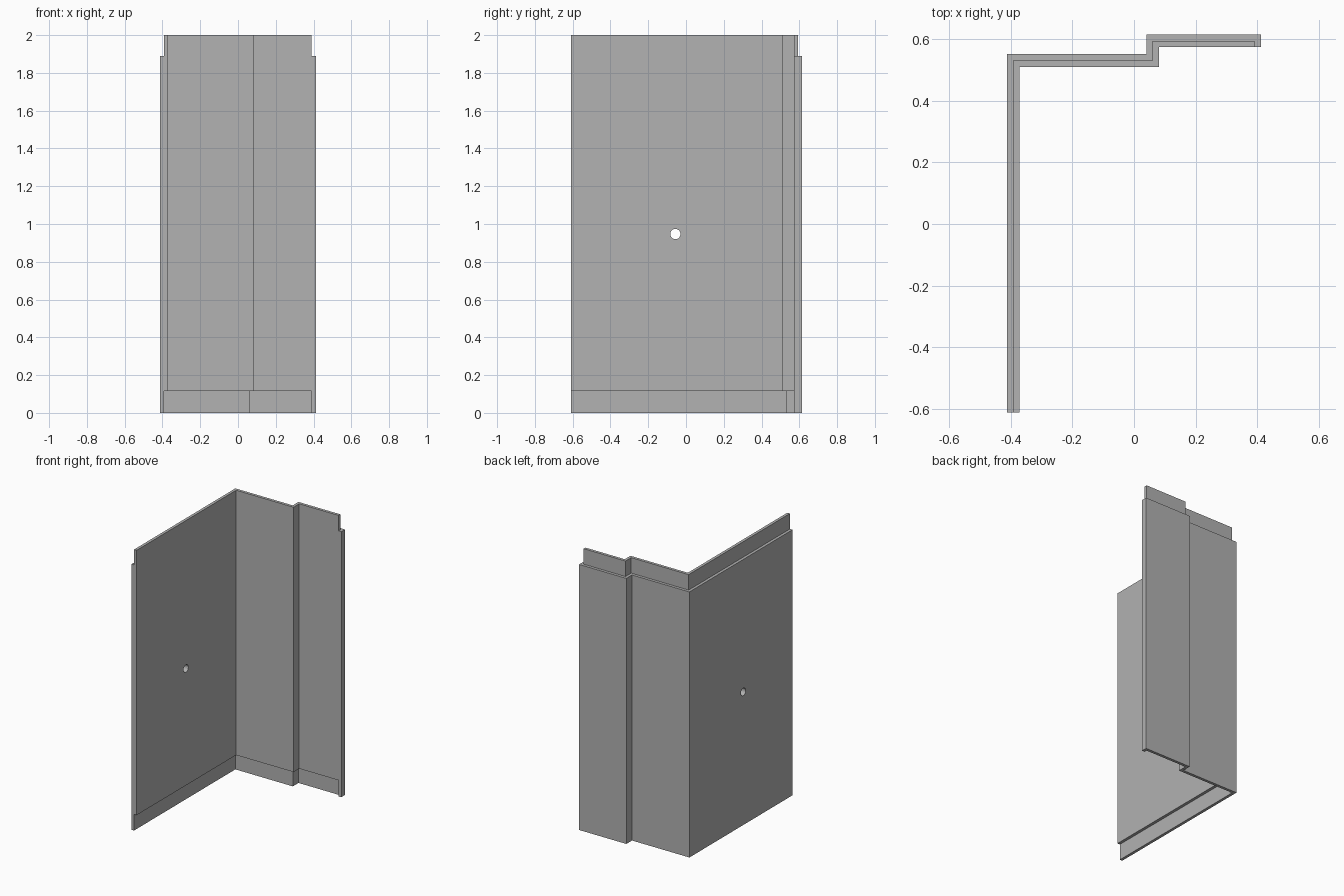
import bpy
import bmesh
import math

if "Cube" in bpy.data.objects:
    bpy.data.objects.remove(bpy.data.objects["Cube"], do_unlink=True)

# Panel material
grey = bpy.data.materials.new("panel grey")
grey.use_nodes = True
colour = (0.445, 0.445, 0.445, 1)
grey.diffuse_color = colour
grey.node_tree.nodes["Principled BSDF"].inputs["Base Color"].default_value = colour


def prism(name, outline, bottom, top):
    """Extrude a plan outline between two heights."""
    bm = bmesh.new()
    base = bm.faces.new([bm.verts.new((x, y, bottom)) for x, y in outline])
    result = bmesh.ops.extrude_face_region(bm, geom=[base])
    for v in result["geom"]:
        if isinstance(v, bmesh.types.BMVert):
            v.co.z = top
    bmesh.ops.recalc_face_normals(bm, faces=bm.faces)
    mesh = bpy.data.meshes.new(name)
    bm.to_mesh(mesh)
    bm.free()
    mesh.materials.append(grey)
    obj = bpy.data.objects.new(name, mesh)
    bpy.context.collection.objects.link(obj)
    return obj


def cut(target, cutter):
    """Subtract a cutter and discard it."""
    cutter.hide_render = True
    mod = target.modifiers.new("cut", "BOOLEAN")
    mod.operation = "DIFFERENCE"
    mod.solver = "EXACT"
    mod.object = cutter
    bpy.context.view_layer.objects.active = target
    bpy.ops.object.modifier_apply(modifier=mod.name)
    bpy.data.objects.remove(cutter, do_unlink=True)


def stepped_path(offset, front, end):
    """Plan line of the wall, moved inward from its outer face."""
    return [(-0.412 + offset, front), (-0.412 + offset, 0.55 - offset),
            (0.04 + offset, 0.55 - offset), (0.04 + offset, 0.614 - offset),
            (end, 0.614 - offset)]


# Corner wall with a stepped return
wall = prism("corner_wall_panel",
             stepped_path(0, -0.61, 0.412) + stepped_path(0.041, -0.61, 0.412)[::-1],
             0, 2)

# Rebate inside the foot and outside the top, leaving interlocking lips
middle = stepped_path(0.0205, -0.8, 0.39)
cut(wall, prism("foot_rebate", middle + [(0.39, -0.8)], -0.1, 0.115))
cut(wall, prism("top_rebate",
                middle + [(0.39, 0.5), (0.6, 0.5), (0.6, 0.8), (-0.6, 0.8), (-0.6, -0.8)],
                1.89, 2.1))

# Round hole through the long side
bpy.ops.mesh.primitive_cylinder_add(vertices=32, radius=0.027, depth=0.2,
                                    location=(-0.39, -0.056, 0.947),
                                    rotation=(0, math.pi / 2, 0))
drill = bpy.context.object
drill.data.materials.append(grey)
cut(wall, drill)
